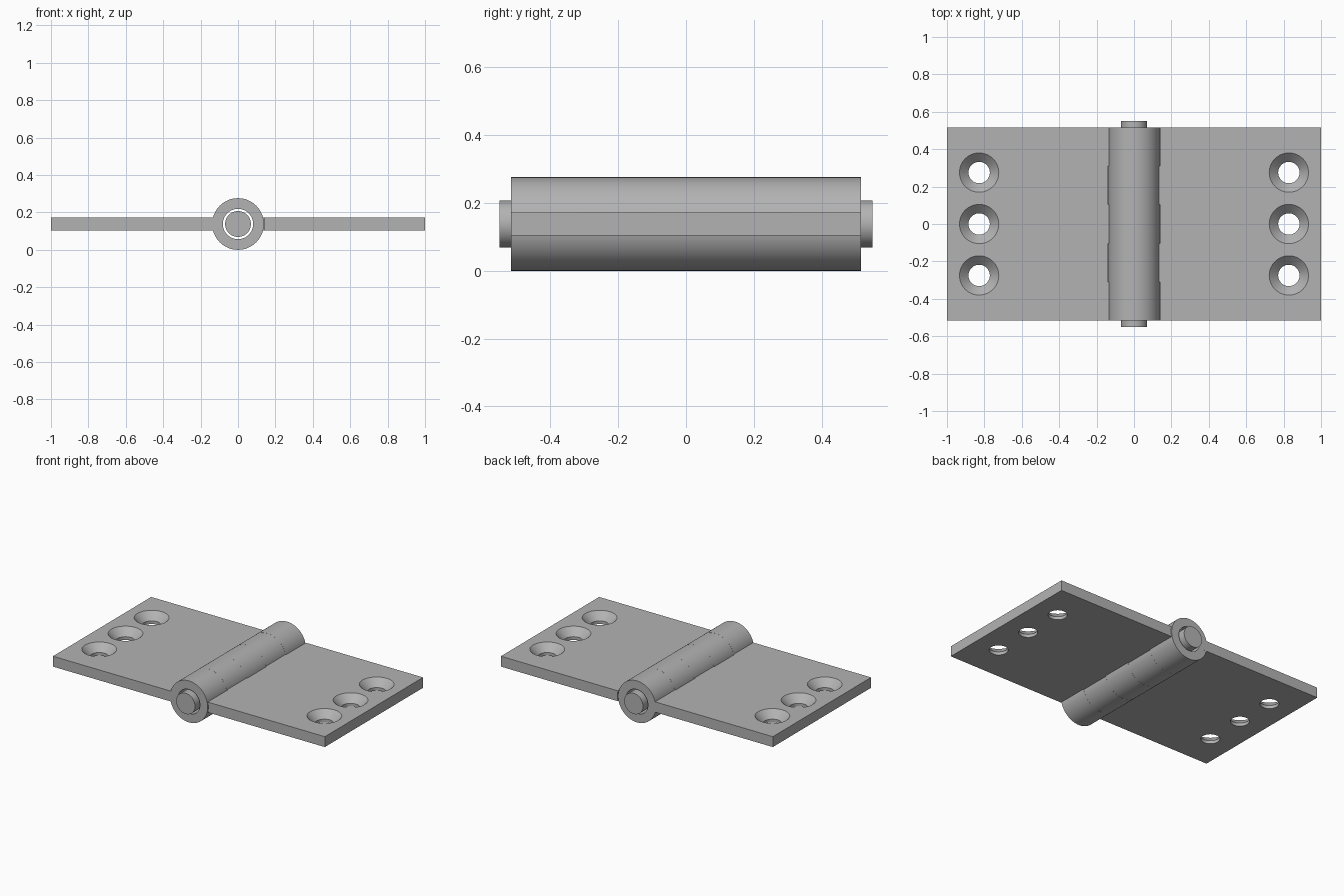
import bpy
import math

cube = bpy.data.objects.get("Cube")
if cube:
    bpy.data.objects.remove(cube, do_unlink=True)

AXIS_Z = 0.138       # height of the pin axis
BARREL_R = 0.138
BORE_R = 0.081
PIN_R = 0.069
HALF_LEN = 0.516
SEG = 2 * HALF_LEN / 5
THICK = 0.069
CLEARANCE = 0.005

steel = bpy.data.materials.new("steel_grey")
steel.use_nodes = True
grey = (0.45, 0.45, 0.45, 1)
steel.diffuse_color = grey
steel.node_tree.nodes["Principled BSDF"].inputs["Base Color"].default_value = grey


def cylinder_y(name, r, length, y=0):
    bpy.ops.mesh.primitive_cylinder_add(vertices=96, radius=r, depth=length,
                                        location=(0, y, AXIS_Z),
                                        rotation=(math.pi / 2, 0, 0))
    ob = bpy.context.object
    ob.name = name
    return ob


def boolean(target, tool, operation):
    mod = target.modifiers.new("join_or_cut", 'BOOLEAN')
    mod.operation = operation
    mod.solver = 'EXACT'
    mod.object = tool
    bpy.context.view_layer.objects.active = target
    bpy.ops.object.modifier_apply(modifier=mod.name)
    bpy.data.objects.remove(tool, do_unlink=True)


def finish(ob):
    ob.data.materials.clear()
    ob.data.materials.append(steel)
    bpy.ops.object.select_all(action='DESELECT')
    ob.select_set(True)
    bpy.context.view_layer.objects.active = ob
    bpy.ops.object.shade_smooth_by_angle(angle=math.radians(30))


def countersink(x, y):
    # Straight hole with a conical seat on the upper face
    top = AXIS_Z + THICK / 2
    bpy.ops.mesh.primitive_cylinder_add(vertices=64, radius=0.057, depth=0.3,
                                        location=(x, y, AXIS_Z))
    hole = bpy.context.object
    bpy.ops.mesh.primitive_cone_add(vertices=64, radius1=0.055, radius2=0.115,
                                    depth=0.06, location=(x, y, top - 0.02))
    return hole, bpy.context.object


def make_leaf(name, side, own):
    # Flat plate reaching into the barrel wall
    inner, outer = 0.11, 1.0
    bpy.ops.mesh.primitive_cube_add(size=1, location=(side * (inner + outer) / 2, 0, AXIS_Z))
    leaf = bpy.context.object
    leaf.name = name
    leaf.scale = (outer - inner, 2 * HALF_LEN, THICK)
    bpy.ops.object.transform_apply(location=True, rotation=True, scale=True)
    # Notches for the other leaf's knuckles, then this leaf's knuckles
    for i in range(-2, 3):
        if i not in own:
            extra = 0.1 if abs(i) == 2 else 0
            y = i * SEG + math.copysign(extra / 2, i)
            boolean(leaf, cylinder_y("notch", BARREL_R + CLEARANCE, SEG + extra, y), 'DIFFERENCE')
    for i in own:
        boolean(leaf, cylinder_y("knuckle", BARREL_R, SEG - 0.0005, i * SEG), 'UNION')
    boolean(leaf, cylinder_y("bore", BORE_R, 2), 'DIFFERENCE')
    # Screw holes
    for y in (-0.275, 0, 0.275):
        for tool in countersink(side * 0.828, y):
            boolean(leaf, tool, 'DIFFERENCE')
    finish(leaf)


make_leaf("right_leaf", -1, (-2, 0, 2))
make_leaf("left_leaf", 1, (-1, 1))

# Hinge pin
finish(cylinder_y("hinge_pin", PIN_R, 1.1))
